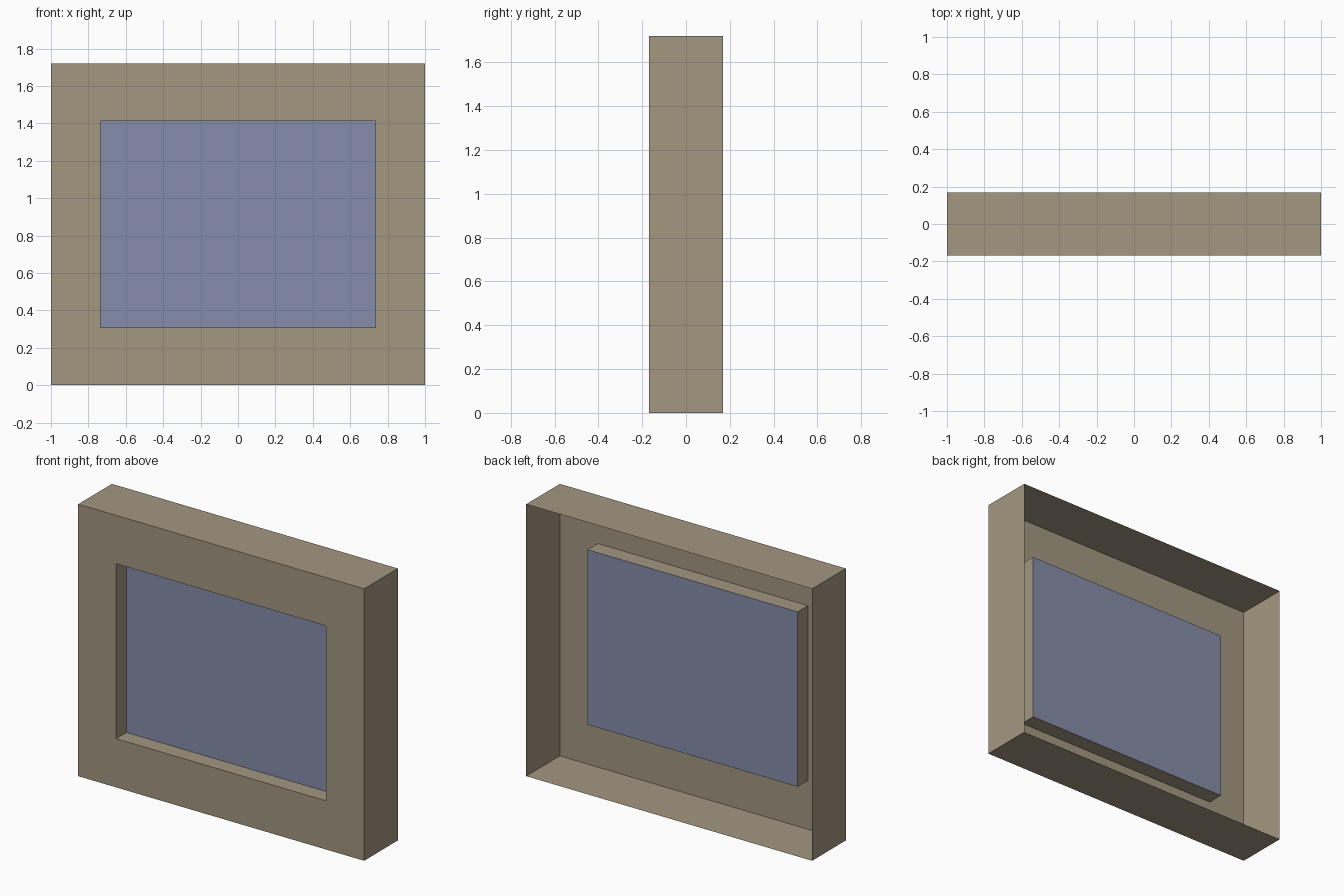
import bpy, bmesh

if "Cube" in bpy.data.objects:
    bpy.data.objects.remove(bpy.data.objects["Cube"])

W, D, H = 1.0, 0.168, 1.72             # half width, half depth, height
OX, OZ0, OZ1 = 0.735, 0.308, 1.414     # window opening
GY = -0.065                            # depth of the pane


def material(name, rgb):
    m = bpy.data.materials.new(name)
    m.diffuse_color = (*rgb, 1.0)
    m.use_nodes = True
    m.node_tree.nodes["Principled BSDF"].inputs["Base Color"].default_value = m.diffuse_color
    return m


def rect(bm, x, z0, z1, y):
    """Four corners of an upright rectangle, anticlockwise seen from the front."""
    return [bm.verts.new((px, y, pz))
            for px, pz in ((-x, z0), (x, z0), (x, z1), (-x, z1))]


def bridge(bm, a, b):
    """Join two rectangles with a band of quads."""
    for i in range(4):
        j = (i + 1) % 4
        bm.faces.new((a[i], a[j], b[j], b[i]))


def finish(bm, name, mat):
    me = bpy.data.meshes.new(name)
    bm.to_mesh(me)
    bm.free()
    me.materials.append(mat)
    ob = bpy.data.objects.new(name, me)
    bpy.context.collection.objects.link(ob)


wall_mat = material("tan wall", (0.366, 0.309, 0.220))
glass_mat = material("blue grey glass", (0.235, 0.266, 0.400))

# wall panel: thin open-backed shell, outer sides -> front face -> window reveal
bm = bmesh.new()
loops = [rect(bm, W, 0, H, D), rect(bm, W, 0, H, -D),
         rect(bm, OX, OZ0, OZ1, -D), rect(bm, OX, OZ0, OZ1, GY)]
for a, b in zip(loops, loops[1:]):
    bridge(bm, a, b)
finish(bm, "wall_panel", wall_mat)

# window pane closing the reveal
bm = bmesh.new()
bm.faces.new(rect(bm, OX, OZ0, OZ1, GY))
finish(bm, "window_pane", glass_mat)
